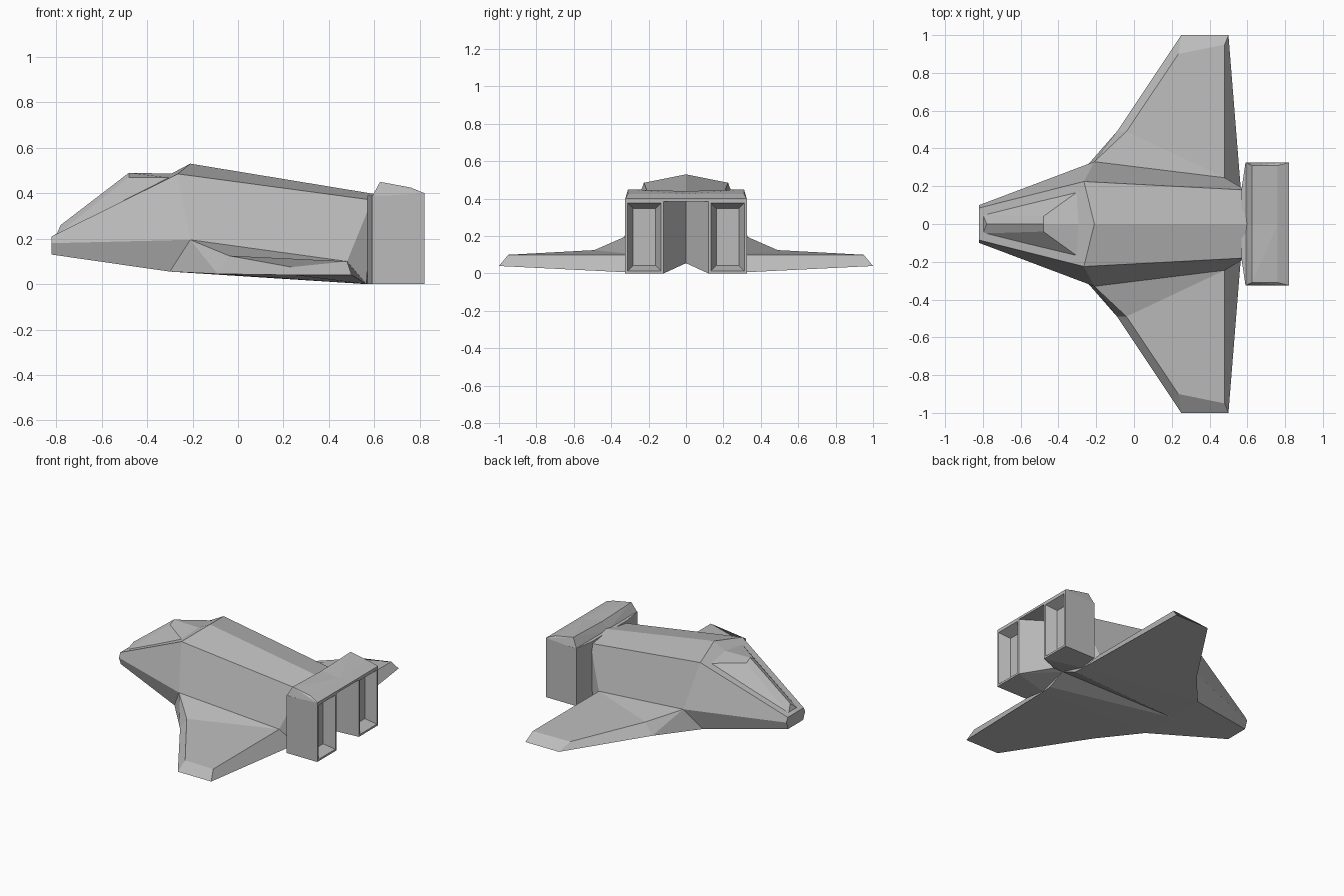
import bpy
import bmesh

if "Cube" in bpy.data.objects:
    bpy.data.objects.remove(bpy.data.objects["Cube"], do_unlink=True)

grey = bpy.data.materials.new("hull grey")
grey.use_nodes = True
GREY = (0.5, 0.5, 0.5, 1)
grey.diffuse_color = GREY
grey.node_tree.nodes["Principled BSDF"].inputs["Base Color"].default_value = GREY


def finish(name, bm):
    """Turn a half mesh into a flat shaded object mirrored across y = 0."""
    bmesh.ops.recalc_face_normals(bm, faces=bm.faces)
    mesh = bpy.data.meshes.new(name)
    bm.to_mesh(mesh)
    bm.free()
    mesh.materials.append(grey)
    obj = bpy.data.objects.new(name, mesh)
    bpy.context.collection.objects.link(obj)
    mirror = obj.modifiers.new("Mirror", 'MIRROR')
    mirror.use_axis = (False, True, False)
    mirror.use_clip = True
    return obj


def panels(name, points, faces):
    """Mesh from named points and space separated face outlines."""
    bm = bmesh.new()
    verts = {key: bm.verts.new(co) for key, co in points.items()}
    for outline in faces:
        bm.faces.new([verts[key] for key in outline.split()])
    return finish(name, bm)


def hull(points):
    """Convex solid around the given points with flat faces merged."""
    bm = bmesh.new()
    for co in points:
        bm.verts.new(co)
    result = bmesh.ops.convex_hull(bm, input=bm.verts)
    spare = [v for v in result["geom_interior"] if isinstance(v, bmesh.types.BMVert)]
    bmesh.ops.delete(bm, geom=spare, context='VERTS')
    bmesh.ops.dissolve_limit(bm, angle_limit=0.01, verts=bm.verts, edges=bm.edges)
    return bm


# Fuselage and wing in one shell
panels("fuselage_and_wings", {
    "nose_mid": (-.82, 0, .21), "nose_top": (-.82, .085, .21),
    "nose_side": (-.82, .1, .18), "nose_low": (-.82, .08, .13),
    "nose_base": (-.82, 0, .13),
    "brow": (-.265, .225, .485), "crest": (-.21, 0, .53),
    "chine": (-.21, .33, .195), "belly_side": (-.3, .25, .055),
    "belly": (-.3, 0, .055),
    "tail_side": (.59, .18, .37), "tail_top": (.61, 0, .395),
    "root": (.48, .245, .1), "root_low": (.565, .19, 0),
    "keel": (.57, .12, 0), "tail_base": (.57, 0, .055),
    "kink_top": (-.04, .49, .125), "kink_low": (-.09, .49, .045),
    "tip_front_top": (.235, .9, .075), "tip_front": (.25, 1, .04),
    "tip_back": (.5, 1, .04), "tip_back_top": (.48, .95, .1),
}, [
    "nose_mid nose_top nose_side nose_low nose_base",
    "nose_mid nose_top brow crest",
    "nose_top nose_side chine brow",
    "nose_side nose_low belly_side chine",
    "nose_low nose_base belly belly_side",
    "brow chine root tail_side",
    "crest brow tail_side tail_top",
    "root root_low tail_side",
    "tail_top tail_side root_low keel tail_base",
    "chine kink_top root",
    "kink_top tip_front_top tip_back_top root",
    "chine kink_low kink_top",
    "chine belly_side kink_low",
    "kink_low tip_front tip_front_top kink_top",
    "tip_front tip_back tip_back_top tip_front_top",
    "root tip_back_top tip_back root_low",
    "belly_side root_low tip_back tip_front kink_low",
    "belly keel root_low belly_side",
    "belly tail_base keel",
])

# Raised cockpit canopy
panels("canopy", {
    "front_low": (-.8, 0, .215), "corner_low": (-.8, .05, .215),
    "front_top": (-.78, 0, .26), "peak": (-.48, 0, .49),
    "shoulder": (-.48, .04, .47), "back_corner": (-.3, .17, .468),
    "back": (-.25, 0, .485),
}, [
    "front_low corner_low front_top",
    "front_top corner_low shoulder peak",
    "corner_low back_corner shoulder",
    "peak shoulder back_corner back",
])

# Engine pods, wedge shaped towards the centre
outline = [(.59, .325, 0), (.82, .325, 0), (.82, .12, 0),
           (.64, 0, .055), (.57, 0, .055), (.57, .19, 0)]
pod = hull(outline + [(x, y, .39) for x, y, z in outline])
pod.faces.ensure_lookup_table()
exhaust = [f for f in pod.faces if all(v.co.x > .81 for v in f.verts)]
# Exhaust: a rim, then a sloped recess
bmesh.ops.inset_region(pod, faces=exhaust, thickness=.018)
bmesh.ops.inset_region(pod, faces=exhaust, thickness=.042, depth=-.07)
finish("engine_pods", pod)

# Sloped cowling across both pods
cowl = [(.59, .325, .385), (.59, 0, .385), (.82, 0, .385), (.82, .325, .385),
        (.82, .325, .4), (.82, 0, .4), (.625, .31, .45), (.625, 0, .44),
        (.76, .31, .425), (.76, 0, .425)]
finish("engine_cowling", hull(cowl))
